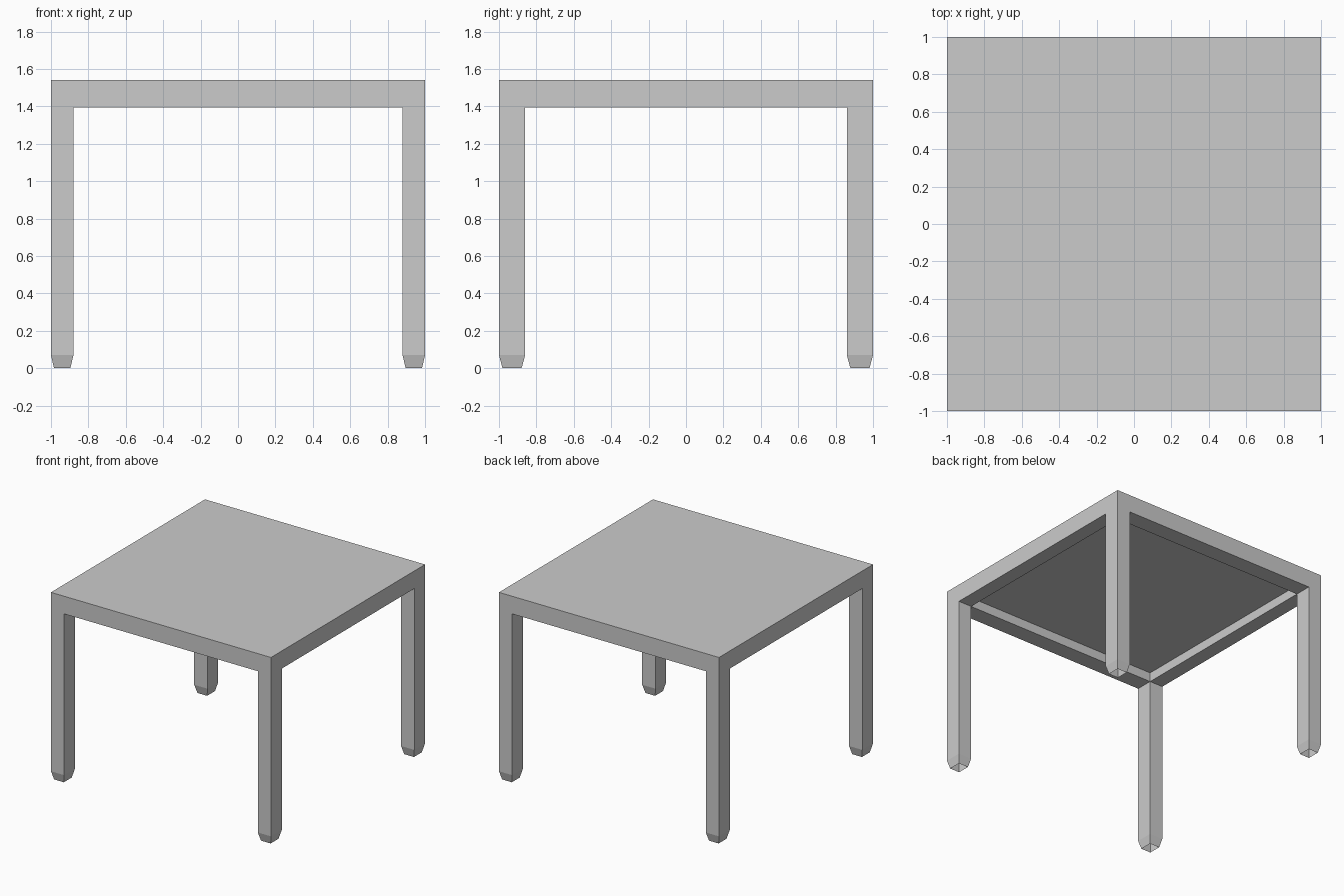
import bpy, bmesh

if "Cube" in bpy.data.objects:
    bpy.data.objects.remove(bpy.data.objects["Cube"])

TOP, APRON, PANEL, TAPER = 1.54, 1.395, 1.47, 0.07
LEG_X, LEG_Y = 0.12, 0.14

bm = bmesh.new()


def push(face, z):
    """Extrude one face to height z and return the new face."""
    new = bmesh.ops.extrude_discrete_faces(bm, faces=[face])["faces"][0]
    for v in new.verts:
        v.co.z = z
    return new


# Underside: 3 x 3 grid whose cuts follow the legs and aprons
bmesh.ops.create_grid(bm, x_segments=3, y_segments=3, size=1)
for v in bm.verts:
    x, y = v.co.x, v.co.y
    if abs(x) < 0.9:
        v.co.x = (1 - LEG_X) * (1 if x > 0 else -1)
    if abs(y) < 0.9:
        v.co.y = (1 - LEG_Y) * (1 if y > 0 else -1)
    v.co.z = APRON
cells = list(bm.faces)

# Outer apron walls and flat top
rim = [e for e in bm.edges if e.is_boundary]
walls = bmesh.ops.extrude_edge_only(bm, edges=rim)["geom"]
for v in walls:
    if isinstance(v, bmesh.types.BMVert):
        v.co.z = TOP
top_edges = [e for e in bm.edges if all(v.co.z > TOP - 0.001 for v in e.verts)]
bmesh.ops.contextual_create(bm, geom=top_edges)

for cell in cells:
    c = cell.calc_center_median()
    if abs(c.x) < 0.1 and abs(c.y) < 0.1:
        # Recessed panel inside the aprons
        push(cell, PANEL)
    elif abs(c.x) > 0.5 and abs(c.y) > 0.5:
        # Leg with a tapered, open foot
        foot = push(push(cell, TAPER), 0)
        for v in foot.verts:
            v.co.x = c.x + (v.co.x - c.x) * 0.73
            v.co.y = c.y + (v.co.y - c.y) * 0.73
        bm.faces.remove(foot)

bmesh.ops.recalc_face_normals(bm, faces=bm.faces[:])
mesh = bpy.data.meshes.new("table")
bm.to_mesh(mesh)
bm.free()
bpy.context.collection.objects.link(bpy.data.objects.new("table", mesh))
